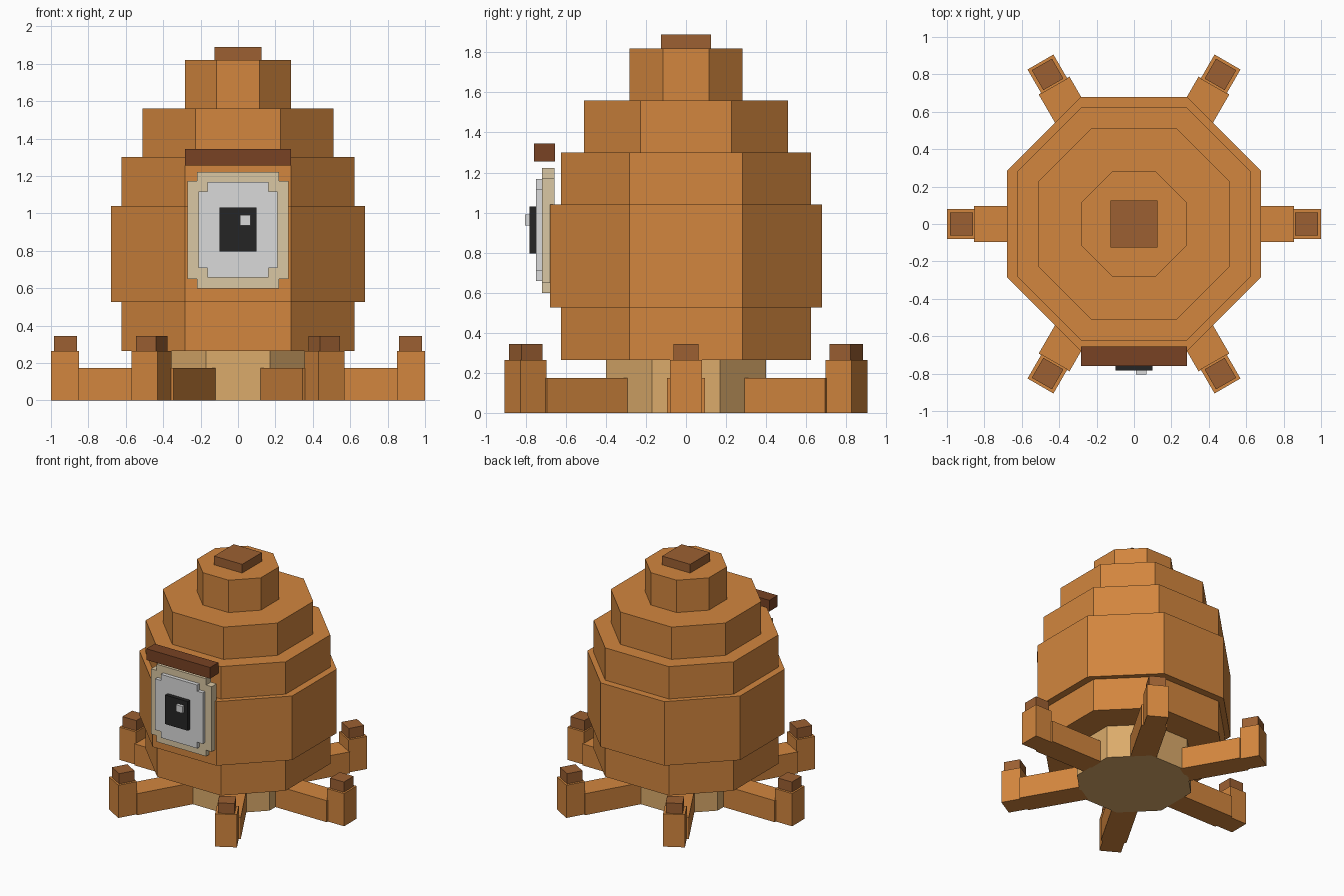
import bpy, bmesh, math
from mathutils import Matrix

cube = bpy.data.objects.get("Cube")
if cube:
    bpy.data.objects.remove(cube, do_unlink=True)


def material(name, r, g, b):
    """Flat material from 0-255 display values, converted to linear."""
    lin = [((c / 255 + 0.055) / 1.055) ** 2.4 for c in (r, g, b)] + [1]
    m = bpy.data.materials.new(name)
    m.use_nodes = True
    m.diffuse_color = lin
    m.node_tree.nodes["Principled BSDF"].inputs["Base Color"].default_value = lin
    return m


ORANGE = material("orange brown", 210, 134, 62)
TAN = material("tan", 219, 171, 107)
BROWN = material("brown", 156, 96, 50)
DARK = material("dark brown", 120, 66, 36)
CREAM = material("cream", 218, 199, 163)
WHITE = material("eye white", 218, 218, 218)
BLACK = material("black", 37, 37, 37)


def prism(name, outline, depth, mat, matrix=Matrix()):
    """Extrude a flat xy outline along local z, then place it by matrix."""
    bm = bmesh.new()
    face = bm.faces.new([bm.verts.new((x, y, 0)) for x, y in outline])
    new = bmesh.ops.extrude_face_region(bm, geom=[face])["geom"]
    top = [v for v in new if isinstance(v, bmesh.types.BMVert)]
    bmesh.ops.translate(bm, verts=top, vec=(0, 0, depth))
    bmesh.ops.transform(bm, matrix=matrix, verts=bm.verts)
    bmesh.ops.recalc_face_normals(bm, faces=bm.faces)
    mesh = bpy.data.meshes.new(name)
    bm.to_mesh(mesh)
    bm.free()
    mesh.materials.append(mat)
    obj = bpy.data.objects.new(name, mesh)
    bpy.context.collection.objects.link(obj)
    return obj


def rect(x0, x1, y0, y1):
    return [(x0, y0), (x1, y0), (x1, y1), (x0, y1)]


def octagon(a, h):
    """Octagon with face distance a and half face width h."""
    return [(h, -a), (a, -h), (a, h), (h, a), (-h, a), (-a, h), (-a, -h), (-h, -a)]


def notched(w, h, n):
    """Rectangle of half size w, h with square notches n in the corners."""
    q = [(w, h - n), (w - n, h - n), (w - n, h)]
    left = [(-x, y) for x, y in reversed(q)]
    return q + left + [(-x, -y) for x, y in q + left]


def up(z):
    return Matrix.Translation((0, 0, z))


def facing(y, z):
    """Stand an outline upright so that its depth runs towards the front."""
    return Matrix.Translation((0, y, z)) @ Matrix.Rotation(math.pi / 2, 4, "X")


# Stacked body tiers
for name, a, h, z0, z1, mat in (
    ("body_base", 0.40, 0.17, 0, 0.263, TAN),
    ("body_lower", 0.623, 0.283, 0.263, 0.525, ORANGE),
    ("body_middle", 0.68, 0.283, 0.525, 1.04, ORANGE),
    ("body_upper", 0.623, 0.283, 1.04, 1.30, ORANGE),
    ("body_shoulder", 0.51, 0.228, 1.30, 1.56, ORANGE),
    ("body_crown", 0.283, 0.115, 1.56, 1.82, ORANGE),
):
    prism(name, octagon(a, h), z1 - z0, mat, up(z0))
prism("top_cap", rect(-0.125, 0.125, -0.125, 0.125), 0.07, BROWN, up(1.82))

# Six radial legs with raised feet and small caps
for i in range(6):
    turn = Matrix.Rotation(math.radians(60 * i), 4, "Z")
    prism(f"leg_{i + 1}", rect(0.39, 0.855, -0.095, 0.095), 0.173, ORANGE, turn)
    prism(f"foot_{i + 1}", rect(0.85, 1, -0.08, 0.08), 0.263, ORANGE, turn)
    prism(f"foot_cap_{i + 1}", rect(0.862, 0.985, -0.062, 0.062), 0.082, BROWN,
          turn @ up(0.263))

# Layered eye and brow on the front
prism("eye_socket", notched(0.27, 0.312, 0.06 - 0.01), 0.063, CREAM, facing(-0.657, 0.91))
prism("eye_white", notched(0.212, 0.255, 0.05), 0.03, WHITE, facing(-0.72, 0.913))
prism("pupil", rect(-0.1, 0.1, -0.117, 0.117), 0.032, BLACK, facing(-0.75, 0.913))
prism("eye_glint", rect(0.012, 0.068, 0, 0.055), 0.023, WHITE, facing(-0.782, 0.936))
prism("brow", rect(-0.283, 0.283, -0.045, 0.045), 0.105, DARK, facing(-0.655, 1.3))
